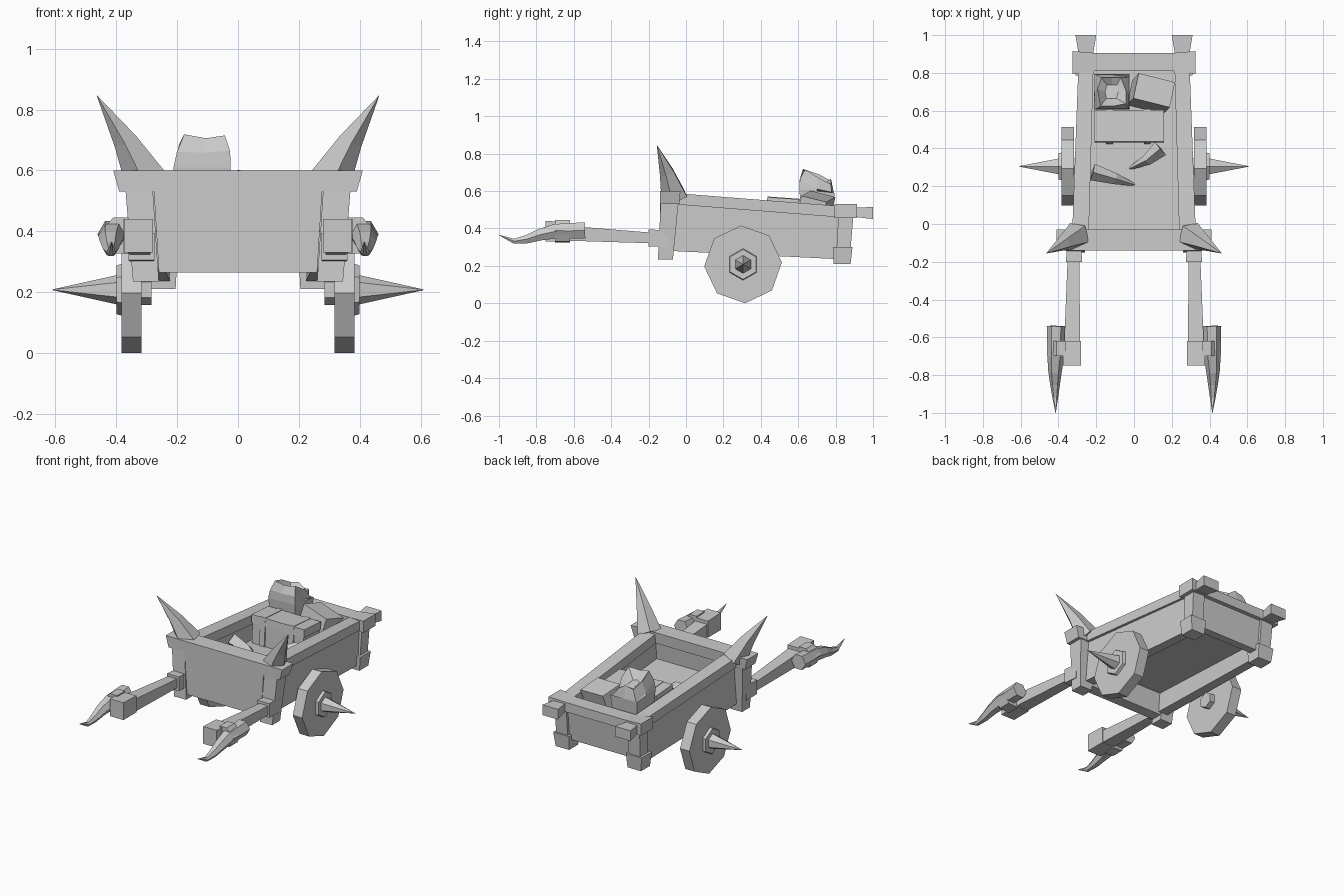
import bpy, bmesh, math, random
from mathutils import Vector, Matrix, Euler

old_cube = bpy.data.objects.get("Cube")
if old_cube:
    bpy.data.objects.remove(old_cube)

GREY = (0.6, 0.6, 0.6, 1.0)
material = bpy.data.materials.new("plain_grey")
material.use_nodes = True
material.diffuse_color = GREY
material.node_tree.nodes["Principled BSDF"].inputs["Base Color"].default_value = GREY


def finish(name, bm):
    bmesh.ops.recalc_face_normals(bm, faces=bm.faces)
    mesh = bpy.data.meshes.new(name)
    bm.to_mesh(mesh)
    bm.free()
    mesh.materials.append(material)
    obj = bpy.data.objects.new(name, mesh)
    bpy.context.collection.objects.link(obj)
    return obj


def loft(name, rings, pair=False):
    """Skin a list of equal rings, capping both ends; pair adds the mirrored twin."""
    for label, side in (("left_", 1), ("right_", -1)) if pair else (("", 1),):
        bm = bmesh.new()
        loops = [[bm.verts.new((p[0] * side, p[1], p[2])) for p in ring] for ring in rings]
        count = len(loops[0])
        for low, high in zip(loops, loops[1:]):
            for i in range(count):
                j = (i + 1) % count
                bm.faces.new((low[i], low[j], high[j], high[i]))
        bm.faces.new(loops[0])
        bm.faces.new(loops[-1])
        finish(label + name, bm)


def beam(name, axis, sections, pair=False):
    """Square beam along an axis; a section is (position, lo, hi, lo, hi)."""
    rings = []
    for at, a, b, c, d in sections:
        ring = []
        for u, v in ((a, c), (b, c), (b, d), (a, d)):
            point = [u, v]
            point.insert("xyz".index(axis), at)
            ring.append(point)
        rings.append(ring)
    loft(name, rings, pair)


def horn(name, stations, sides, pair=False, turn=0.0):
    """Faceted tapering horn; a station is (centre, radius)."""
    centres = [Vector(c) for c, r in stations]
    rings = []
    for i, (centre, radius) in enumerate(stations):
        way = centres[min(i + 1, len(centres) - 1)] - centres[max(i - 1, 0)]
        spin = way.to_track_quat("Z", "Y")
        rings.append([centres[i] + spin @ Vector((radius * math.cos(t), radius * math.sin(t), 0))
                      for t in (turn + math.tau * k / sides for k in range(sides))])
    loft(name, rings, pair)


def box(name, size, centre, tilt=(0, 0, 0)):
    bm = bmesh.new()
    bmesh.ops.create_cube(bm, size=1)
    place = Matrix.LocRotScale(Vector(centre), Euler([math.radians(a) for a in tilt]), Vector(size))
    bmesh.ops.transform(bm, matrix=place, verts=bm.verts)
    return finish(name, bm)


# Cart bed: raised floor, side walls and their top rails
beam("floor", "y", [(-0.1, -0.27, 0.27, 0.4, 0.425), (0.86, -0.25, 0.25, 0.335, 0.36)])
beam("side_wall", "y", [(-0.08, 0.245, 0.31, 0.28, 0.56), (0.84, 0.222, 0.28, 0.235, 0.5)], True)
beam("side_rail", "y", [(-0.07, 0.24, 0.328, 0.53, 0.59), (0.82, 0.215, 0.295, 0.46, 0.52)], True)
beam("rail_end", "y", [(0.88, 0.22, 0.29, 0.465, 0.51), (1.0, 0.2, 0.31, 0.45, 0.515)], True)

# Front: panel, flared top bar, corner posts and horns
beam("front_panel", "z", [(0.265, -0.26, 0.26, -0.14, -0.07), (0.59, -0.28, 0.28, -0.14, -0.04)])
beam("front_bar", "z", [(0.53, -0.39, 0.39, -0.14, -0.035), (0.6, -0.41, 0.41, -0.14, -0.03)])
beam("front_post", "z", [(0.235, 0.26, 0.345, -0.15, -0.07),
                         (0.54, 0.28, 0.37, -0.135, -0.04)], True)
horn("front_horn", [((0.3, -0.06, 0.57), 0.075), ((0.37, -0.1, 0.7), 0.042),
                    ((0.463, -0.155, 0.845), 0.001)], 5, True)

# Back: panel, waisted crossbar and footed posts
beam("back_panel", "z", [(0.268, -0.24, 0.24, 0.81, 0.86), (0.47, -0.24, 0.24, 0.82, 0.88)])
beam("back_bar", "x", [(-0.325, 0.795, 0.915, 0.455, 0.53), (-0.2, 0.81, 0.905, 0.46, 0.52),
                       (0.2, 0.81, 0.905, 0.46, 0.52), (0.325, 0.795, 0.915, 0.455, 0.53)])
beam("back_post", "z", [(0.29, 0.215, 0.295, 0.805, 0.88), (0.47, 0.215, 0.3, 0.815, 0.895)], True)
beam("back_foot", "z", [(0.21, 0.205, 0.3, 0.79, 0.88), (0.3, 0.2, 0.31, 0.785, 0.89)], True)

# Pulling shafts with sockets and grips
beam("shaft_socket", "y", [(-0.2, 0.275, 0.36, 0.305, 0.395), (-0.1, 0.28, 0.355, 0.3, 0.39)], True)
beam("shaft", "y", [(-0.64, 0.285, 0.37, 0.335, 0.415), (-0.15, 0.29, 0.35, 0.32, 0.375)], True)
beam("grip_block", "y", [(-0.75, 0.28, 0.375, 0.33, 0.44), (-0.62, 0.28, 0.38, 0.33, 0.435)], True)

# Curved side horns, each strapped to its grip by a faceted band
BAND = ((0.36, 0.325), (0.43, 0.33), (0.46, 0.39), (0.41, 0.445), (0.36, 0.445))
loft("horn_band", [[(x, y, z) for x, z in BAND] for y in (-0.7, -0.62)], True)
horn("shaft_horn", [((0.412, -0.54, 0.39), 0.05), ((0.414, -0.7, 0.385), 0.045),
                    ((0.418, -0.78, 0.367), 0.036), ((0.418, -0.85, 0.343), 0.026),
                    ((0.417, -0.92, 0.332), 0.015), ((0.415, -1.0, 0.365), 0.001)], 6, True)

# Wheels with hubs and spikes
HUB_Y, HUB_Z = 0.305, 0.208


def wheel_part(name, profile, sides, turn):
    horn(name, [((x, HUB_Y, HUB_Z), r) for x, r in profile], sides, True, turn)


wheel_part("wheel", [(0.317, 0.208), (0.383, 0.208)], 8, math.radians(3))
wheel_part("hub_plate", [(0.37, 0.088), (0.4, 0.08)], 6, math.pi / 2)
wheel_part("axle_stub", [(0.285, 0.05), (0.33, 0.05)], 6, math.pi / 2)
wheel_part("hub_spike", [(0.39, 0.05), (0.61, 0.001)], 6, math.pi / 2)

# Cargo: strapped chest, loose horns, tilted crate
box("chest", (0.36, 0.16, 0.15), (-0.025, 0.515, 0.445), (-2, 0, 0))
box("chest_lid", (0.37, 0.168, 0.05), (-0.025, 0.518, 0.537), (-4, 0, 0))
for x in (-0.13, 0.07):
    box("chest_strap", (0.035, 0.174, 0.18), (x, 0.516, 0.475), (-4, 0, 0))
horn("loose_horn_a", [((-0.22, 0.275, 0.46), 0.045), ((-0.1, 0.24, 0.45), 0.03),
                      ((0.03, 0.2, 0.385), 0.001)], 4)
horn("loose_horn_b", [((0.14, 0.4, 0.455), 0.045), ((0.07, 0.34, 0.45), 0.03),
                      ((-0.05, 0.28, 0.375), 0.001)], 4)
box("tilted_crate", (0.2, 0.14, 0.18), (0.09, 0.69, 0.485), (-14, 8, -14))

# Broken crate: straight sides under a ragged sloping top
random.seed(7)
crate_rings = []
for height, half, jag in ((0.36, 0.075, 0), (0.6, 0.094, 0), (0.62, 0.092, 0.01),
                          (0.685, 0.075, 0.025), (0.64, 0.035, 0.02)):
    ring = []
    for k in range(8):
        t = math.tau * k / 8 + random.uniform(-jag, jag) * 9
        reach = half / max(abs(math.cos(t)), abs(math.sin(t)))
        x, y = reach * math.cos(t), reach * math.sin(t)
        lift = random.uniform(-jag, jag) - y * (0.4 if jag else 0.1)
        ring.append((-0.118 + x, 0.7 + y, height + lift))
    crate_rings.append(ring)
loft("broken_crate", crate_rings)
